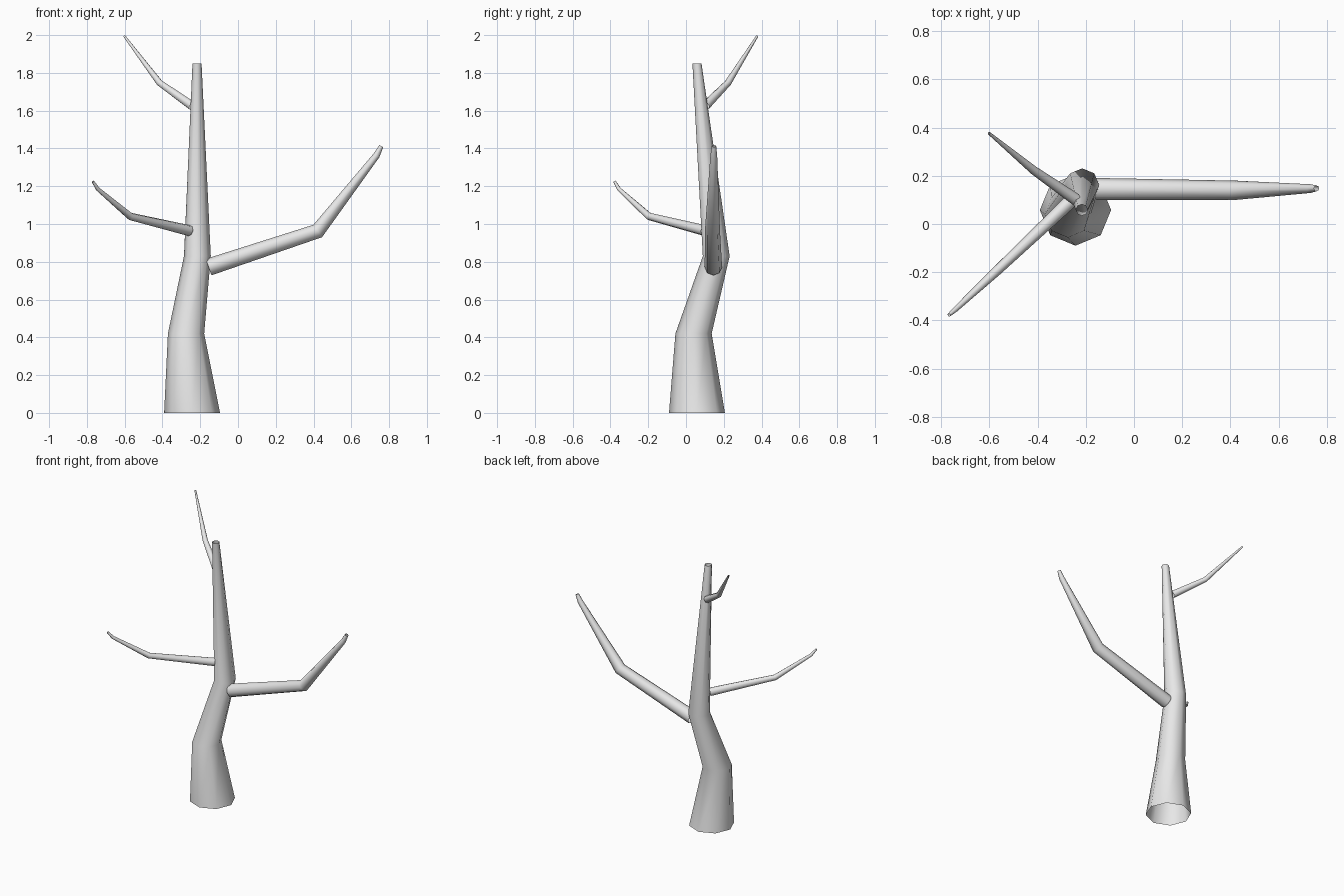
import bpy, bmesh, math
from mathutils import Vector

if "Cube" in bpy.data.objects:
    bpy.data.objects.remove(bpy.data.objects["Cube"])

SIDES = 8
bark = bpy.data.materials.new("pale_bark")
bark.diffuse_color = (0.8, 0.8, 0.8, 1)
bark.use_nodes = True
bark.node_tree.nodes["Principled BSDF"].inputs["Base Color"].default_value = bark.diffuse_color


def limb(name, rings, level=False):
    """Open eight-sided tapering tube through (x, y, z, radius) rings."""
    pts = [Vector(r[:3]) for r in rings]
    dirs = [(b - a).normalized() for a, b in zip(pts, pts[1:])]
    bm = bmesh.new()
    loops = []
    for i, (p, ring) in enumerate(zip(pts, rings)):
        # Rings lie flat on the trunk and are mitred at the bends of branches
        t = (dirs[max(i - 1, 0)] + dirs[min(i, len(dirs) - 1)]).normalized()
        if level:
            t, u = Vector((0, 0, 1)), Vector((1, 0, 0))
        else:
            u = Vector((0, 0, 1)).cross(t).normalized()
        v = t.cross(u)
        angles = [math.tau * k / SIDES for k in range(SIDES)]
        loops.append([bm.verts.new(p + ring[3] * (u * math.cos(a) + v * math.sin(a)))
                      for a in angles])
    for low, high in zip(loops, loops[1:]):
        for k in range(SIDES):
            n = (k + 1) % SIDES
            bm.faces.new((low[k], low[n], high[n], high[k])).smooth = True
    mesh = bpy.data.meshes.new(name)
    bm.to_mesh(mesh)
    bm.free()
    mesh.materials.append(bark)
    obj = bpy.data.objects.new(name, mesh)
    bpy.context.collection.objects.link(obj)
    return obj


# Crooked main trunk
limb("trunk", [(-0.243, 0.058, 0, 0.148), (-0.275, 0.04, 0.42, 0.096),
               (-0.215, 0.16, 0.83, 0.071), (-0.217, 0.058, 1.85, 0.024)], level=True)

# Thick branch on the right
limb("right_branch", [(-0.155, 0.145, 0.772, 0.046), (0.422, 0.14, 0.963, 0.040),
                      (0.733, 0.147, 1.363, 0.018), (0.758, 0.148, 1.412, 0.012)])

# Thin branch reaching left and forward
limb("left_branch", [(-0.258, 0.10, 0.965, 0.029), (-0.57, -0.195, 1.04, 0.020),
                     (-0.742, -0.355, 1.185, 0.011), (-0.768, -0.378, 1.225, 0.007)])

# Upper branch reaching left and back
limb("upper_branch", [(-0.242, 0.102, 1.625, 0.025), (-0.415, 0.222, 1.747, 0.018),
                      (-0.602, 0.377, 1.995, 0.006)])
